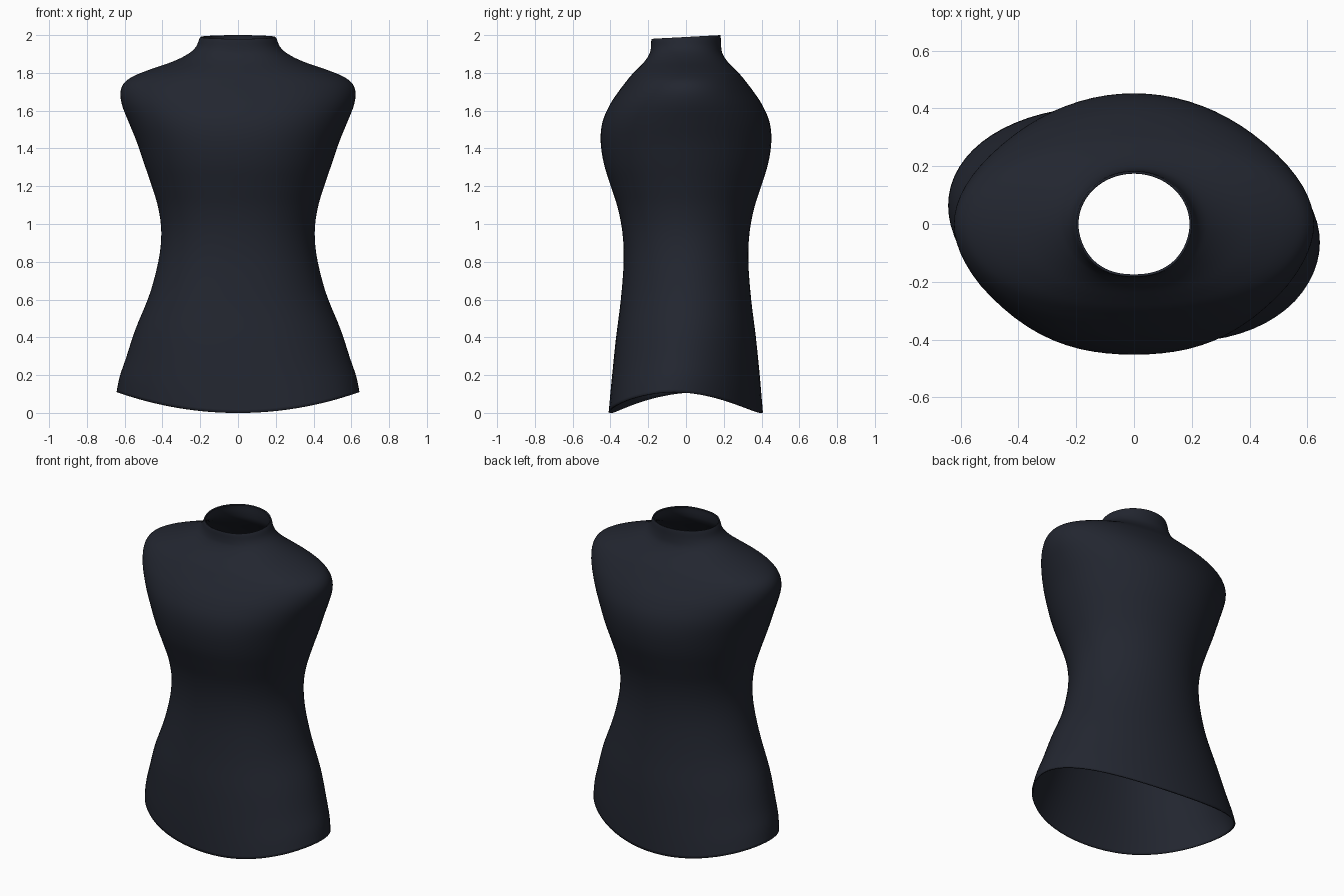
import bpy, bmesh, math

if "Cube" in bpy.data.objects:
    bpy.data.objects.remove(bpy.data.objects["Cube"])

SEG = 72      # points around each ring
STEPS = 4     # interpolated rings between profile rows

# body profile: height, half width, half depth
PROFILE = [
    (0.00, 0.643, 0.402), (0.10, 0.626, 0.396), (0.22, 0.592, 0.387),
    (0.40, 0.543, 0.370), (0.60, 0.475, 0.345), (0.80, 0.422, 0.330),
    (0.95, 0.406, 0.336), (1.08, 0.421, 0.360), (1.20, 0.456, 0.398),
    (1.32, 0.497, 0.435), (1.44, 0.538, 0.452), (1.54, 0.579, 0.442),
    (1.63, 0.614, 0.404), (1.70, 0.622, 0.358), (1.75, 0.600, 0.320),
    (1.785, 0.548, 0.292), (1.82, 0.460, 0.258), (1.86, 0.345, 0.220),
    (1.90, 0.265, 0.194), (1.94, 0.224, 0.186), (1.985, 0.206, 0.184),
    (2.00, 0.199, 0.182),
]


def catmull(p0, p1, p2, p3, t):
    return tuple(0.5 * (2 * b + (c - a) * t + (2 * a - 5 * b + 4 * c - d) * t * t
                        + (3 * b - a - 3 * c + d) * t ** 3)
                 for a, b, c, d in zip(p0, p1, p2, p3))


def smooth_rows(rows):
    out = []
    last = len(rows) - 1
    for i in range(last):
        pts = [rows[max(0, min(last, i + k))] for k in (-1, 0, 1, 2)]
        out += [catmull(*pts, s / STEPS) for s in range(STEPS)]
    return out + [rows[-1]]


def body_point(z, a, b, ang):
    x, y = a * math.cos(ang), b * math.sin(ang)
    # flattened chest and belly panel at the front
    if y < 0:
        u = -math.sin(ang)
        y = -b * min(1.05 * u - 0.05 * u ** 8, 1.0) if u > 0.5 else y * (1 + 0.05 * u / 0.5)
    low = max(0.0, 1 - z / 0.65)
    # hem rises at the sides and is slightly skewed
    y -= 0.10 * x * low ** 1.5
    z += 0.11 * math.cos(ang) ** 2 * low
    # collar dips a little at the front
    if z > 1.9:
        z -= 0.02 * (0.5 - 0.5 * math.sin(ang)) * (z - 1.9) / 0.1
    return (x, y, z)


# torso shell, open at neck and hem
bm = bmesh.new()
rings = [[bm.verts.new(body_point(z, a, b, 2 * math.pi * i / SEG)) for i in range(SEG)]
         for z, a, b in smooth_rows(PROFILE)]
for lo, hi in zip(rings, rings[1:]):
    for i in range(SEG):
        j = (i + 1) % SEG
        bm.faces.new((lo[i], lo[j], hi[j], hi[i]))
mesh = bpy.data.meshes.new("torso_shell")
bm.to_mesh(mesh)
bm.free()
torso = bpy.data.objects.new("torso_shell", mesh)
bpy.context.collection.objects.link(torso)

# thin wall inwards
wall = torso.modifiers.new("wall", 'SOLIDIFY')
wall.thickness = 0.008
wall.offset = -1

# dark cloth colour
mat = bpy.data.materials.new("dark_navy")
mat.diffuse_color = (0.016, 0.019, 0.029, 1)
mat.use_nodes = True
mat.node_tree.nodes["Principled BSDF"].inputs["Base Color"].default_value = mat.diffuse_color
mesh.materials.append(mat)

bpy.context.view_layer.objects.active = torso
torso.select_set(True)
bpy.ops.object.shade_smooth_by_angle(angle=math.radians(50))
